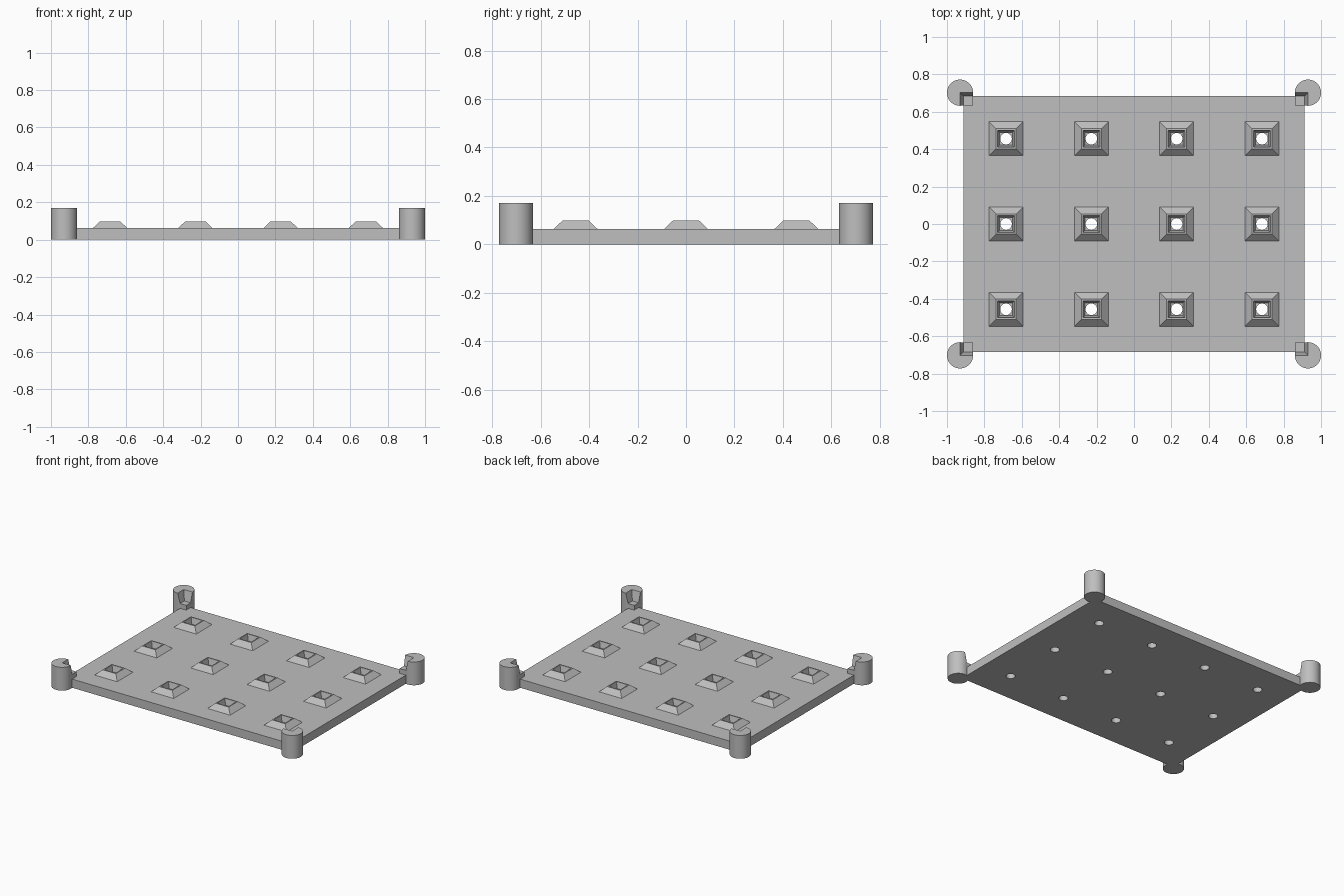
import bpy
import bmesh
import math

old = bpy.data.objects.get("Cube")
if old:
    bpy.data.objects.remove(old, do_unlink=True)

GREY = (0.52, 0.52, 0.52, 1.0)
mat = bpy.data.materials.new("light grey")
mat.use_nodes = True
mat.diffuse_color = GREY
bsdf = next(n for n in mat.node_tree.nodes if n.type == 'BSDF_PRINCIPLED')
bsdf.inputs["Base Color"].default_value = GREY

PITCH = 0.456
HALF_X, HALF_Y = 2 * PITCH, 1.5 * PITCH
PLATE_TOP, STUD_TOP, PIT_FLOOR = 0.063, 0.098, 0.055
POST_X, POST_Y, POST_R, POST_TOP = 0.93, 0.702, 0.07, 0.17
BLOCK = 0.05


def prism(bm, bottom, top, z0, z1):
    """Solid between two rectangles, each given as (x0, x1, y0, y1)."""
    rings = []
    for (x0, x1, y0, y1), z in ((bottom, z0), (top, z1)):
        x0, x1 = sorted((x0, x1))
        y0, y1 = sorted((y0, y1))
        rings.append([bm.verts.new((x, y, z)) for x, y in
                      ((x0, y0), (x1, y0), (x1, y1), (x0, y1))])
    low, high = rings
    bm.faces.new(low[::-1])
    bm.faces.new(high)
    for i in range(4):
        j = (i + 1) % 4
        bm.faces.new((low[i], low[j], high[j], high[i]))


def cylinder(bm, x, y, r, z0, z1, sides):
    made = bmesh.ops.create_cone(bm, cap_ends=True, segments=sides, radius1=r,
                                 radius2=r, depth=z1 - z0)
    bmesh.ops.translate(bm, verts=made["verts"], vec=(x, y, (z0 + z1) / 2))


def square(x, y, h):
    return (x - h, x + h, y - h, y + h)


def finish(bm, name):
    mesh = bpy.data.meshes.new(name)
    bm.to_mesh(mesh)
    bm.free()
    mesh.materials.append(mat)
    obj = bpy.data.objects.new(name, mesh)
    bpy.context.collection.objects.link(obj)
    return obj


def combine(obj, tool, operation):
    """Apply a boolean and discard the tool."""
    tool.hide_render = True
    mod = obj.modifiers.new("boolean", 'BOOLEAN')
    mod.operation, mod.object, mod.solver = operation, tool, 'EXACT'
    select(obj)
    bpy.ops.object.modifier_apply(modifier=mod.name)
    bpy.data.objects.remove(tool, do_unlink=True)


def select(obj):
    bpy.ops.object.select_all(action='DESELECT')
    obj.select_set(True)
    bpy.context.view_layer.objects.active = obj


centres = [((i - 1.5) * PITCH, (j - 1) * PITCH) for i in range(4) for j in range(3)]

# Base plate
bm = bmesh.new()
edge = (-HALF_X, HALF_X, -HALF_Y, HALF_Y)
prism(bm, edge, edge, 0, PLATE_TOP)
plate = finish(bm, "base_plate")

# Tapered studs, their square pits and the round drain holes
studs, pits, holes = bmesh.new(), bmesh.new(), bmesh.new()
for x, y in centres:
    prism(studs, square(x, y, 0.091), square(x, y, 0.054), PLATE_TOP, STUD_TOP)
    prism(pits, square(x, y, 0.034), square(x, y, 0.046), PIT_FLOOR, STUD_TOP + 0.003)
    cylinder(holes, x, y, 0.031, -0.1, 0.08, 24)
combine(plate, finish(studs, "stud_tool"), 'UNION')
combine(plate, finish(pits, "pit_tool"), 'DIFFERENCE')
combine(plate, finish(holes, "hole_tool"), 'DIFFERENCE')
select(plate)
bpy.ops.object.shade_smooth_by_angle(angle=math.radians(25))

# Corner posts with a sloped notch, and the small seat block inside each
for side, sx in (("left", 1), ("right", -1)):
    for end, sy in (("front", -1), ("back", 1)):
        bm = bmesh.new()
        cylinder(bm, sx * POST_X, sy * POST_Y, POST_R, 0, POST_TOP, 48)
        post = finish(bm, f"{end}_{side}_post")

        bm = bmesh.new()
        inner_x, inner_y = sx * (HALF_X - 0.15), sy * (HALF_Y - 0.15)
        prism(bm, (inner_x, sx * HALF_X, inner_y, sy * HALF_Y),
              (inner_x, sx * POST_X, inner_y, sy * POST_Y), STUD_TOP, POST_TOP + 0.001)
        combine(post, finish(bm, "notch_tool"), 'DIFFERENCE')
        select(post)
        bpy.ops.object.shade_smooth_by_angle(angle=math.radians(25))

        bm = bmesh.new()
        foot = (sx * (HALF_X - BLOCK), sx * HALF_X, sy * (HALF_Y - BLOCK), sy * HALF_Y)
        prism(bm, foot, foot, PLATE_TOP - 0.02, STUD_TOP)
        finish(bm, f"{end}_{side}_seat_block")
